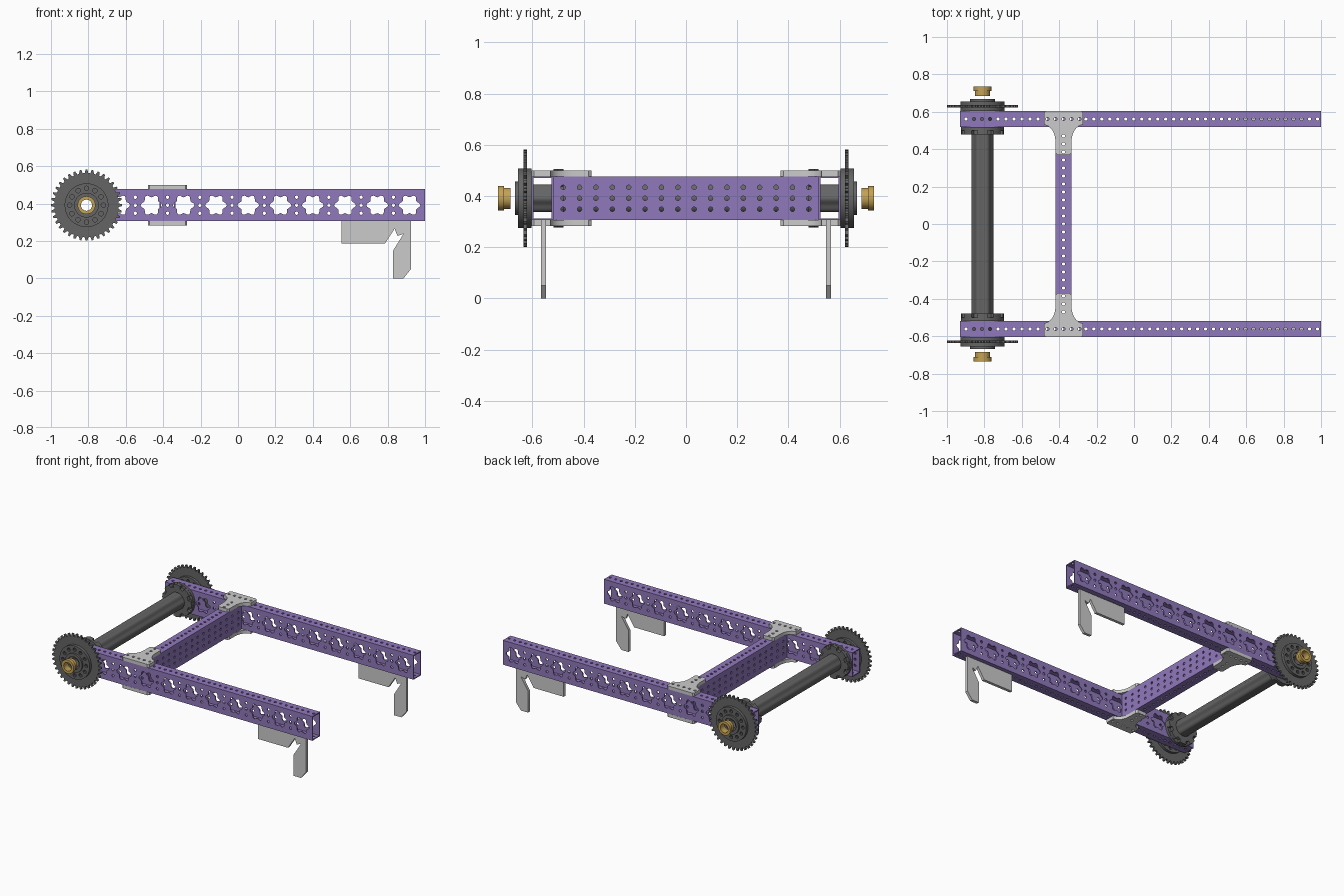
import bpy, bmesh
from math import sin, cos, pi, radians
from mathutils import Matrix

if "Cube" in bpy.data.objects:
    bpy.data.objects.remove(bpy.data.objects["Cube"])

ZC, AX = 0.391, -0.81           # tube mid-height, axle x
W, H, T = 0.085, 0.171, 0.007   # tube width, height, wall
PITCH = 0.0427

# Plate planes: local (u, v, w) -> world
PLANES = {
    "XY": Matrix.Identity(4),
    "XZ": Matrix(((1, 0, 0, 0), (0, 0, -1, 0), (0, 1, 0, 0), (0, 0, 0, 1))),
    "YZ": Matrix(((0, 0, 1, 0), (1, 0, 0, 0), (0, 1, 0, 0), (0, 0, 0, 1))),
}


def material(name, col):
    m = bpy.data.materials.new(name)
    m.diffuse_color = (*col, 1)
    m.use_nodes = True
    m.node_tree.nodes["Principled BSDF"].inputs["Base Color"].default_value = m.diffuse_color
    return m


PURPLE = material("purple", (0.28, 0.19, 0.50))
BRASS = material("brass", (0.55, 0.36, 0.09))
DARK = material("dark_grey", (0.13, 0.13, 0.13))


def ring(u, v, r, n=10, wave=0.0, lobes=6):
    return [(u + (r + wave * cos(lobes * a)) * cos(a), v + (r + wave * cos(lobes * a)) * sin(a))
            for a in (2 * pi * i / n for i in range(n))]


def rect(u0, u1, v0, v1):
    return [(u0, v0), (u1, v0), (u1, v1), (u0, v1)]


def plate(bm, plane, lo, hi, loops):
    """Add a flat plate with holes, spanning lo..hi along the plane normal."""
    cu = bpy.data.curves.new("profile", "CURVE")
    cu.dimensions, cu.fill_mode, cu.extrude = "2D", "BOTH", (hi - lo) / 2
    for loop in loops:
        sp = cu.splines.new("POLY")
        sp.points.add(len(loop) - 1)
        for p, (u, v) in zip(sp.points, loop):
            p.co = (u, v, 0, 1)
        sp.use_cyclic_u = True
    ob = bpy.data.objects.new("profile", cu)
    bpy.context.collection.objects.link(ob)
    dg = bpy.context.evaluated_depsgraph_get()
    me = bpy.data.meshes.new_from_object(ob.evaluated_get(dg))
    mid = (lo + hi) / 2
    off = {"XY": (0, 0, mid), "XZ": (0, mid, 0), "YZ": (mid, 0, 0)}[plane]
    me.transform(Matrix.Translation(off) @ PLANES[plane])
    bm.from_mesh(me)
    bpy.data.objects.remove(ob)
    bpy.data.curves.remove(cu)
    bpy.data.meshes.remove(me)


def part(name, pieces, mat=None, mirror=True):
    """Build an object from plates; mirrored parts get a twin across y = 0."""
    bm = bmesh.new()
    for piece in pieces:
        plate(bm, *piece)
    bmesh.ops.remove_doubles(bm, verts=bm.verts, dist=1e-5)
    bmesh.ops.recalc_face_normals(bm, faces=bm.faces)
    me = bpy.data.meshes.new(name)
    bm.to_mesh(me)
    bm.free()
    me.materials.clear()
    if mat:
        me.materials.append(mat)
    meshes = [(name, me)]
    if mirror:
        twin = me.copy()
        twin.transform(Matrix.Diagonal((1, -1, 1, 1)))
        twin.flip_normals()
        meshes = [(name + "_back", me), (name + "_front", twin)]
    for n, m in meshes:
        ob = bpy.data.objects.new(n, m)
        bpy.context.collection.objects.link(ob)
        bpy.ops.object.select_all(action="DESELECT")
        ob.select_set(True)
        bpy.context.view_layer.objects.active = ob
        bpy.ops.object.shade_smooth_by_angle(angle=radians(35))


ZB, ZT = ZC - H / 2, ZC + H / 2
RY = 0.561                      # rail centre y
CX = -0.377                     # crossbeam centre x

# Side rails: hollow tubes with flower cut-outs in the sides
flowers = [0.917 - 0.1725 * i for i in range(11)]
side = [rect(-0.93, 1, ZB + T, ZT - T)]
for x in flowers:
    side.append(ring(x, ZC, 0.064, 32) if x < -0.75 else ring(x, ZC, 0.05, 36, 0.008))
    side += [ring(x - 0.08625, ZC + k * PITCH, 0.009) for k in (-1, 0, 1)]
cap = [rect(-0.93, 1, RY - W / 2, RY + W / 2)]
cap += [ring(-0.898 + PITCH * i, RY, 0.009) for i in range(45)]
part("side_rail", [
    ("XZ", RY - W / 2, RY - W / 2 + T, side),
    ("XZ", RY + W / 2 - T, RY + W / 2, side),
    ("XY", ZB, ZB + T, cap),
    ("XY", ZT - T, ZT, cap)], PURPLE)

# Crossbeam with three rows of small holes
L = RY - W / 2
face = [rect(-L, L, ZB + T, ZT - T)]
face += [ring(-0.48 + 0.064 * i, ZC + k * PITCH, 0.009) for i in range(16) for k in (-1, 0, 1)]
lid = [rect(CX - W / 2, CX + W / 2, -L, L)]
lid += [ring(CX, PITCH * i, 0.009) for i in range(-11, 12)]
part("crossbeam", [
    ("YZ", CX - W / 2, CX - W / 2 + T, face),
    ("YZ", CX + W / 2 - T, CX + W / 2, face),
    ("XY", ZB, ZB + T, lid),
    ("XY", ZT - T, ZT, lid)], PURPLE, mirror=False)

# T-shaped gussets above and below each joint
half = [(0.095, 0.604), (0.105, 0.594)]
half += [(0.105 - 0.062 * sin(a), 0.44 + 0.09 * cos(a)) for a in (pi / 16 * i for i in range(9))]
half += [(0.043, 0.382), (0.033, 0.37)]
gusset = [[(CX + x, y) for x, y in half] + [(CX - x, y) for x, y in reversed(half)]]
gusset += [ring(CX + PITCH * k, RY, 0.009) for k in (-2, -1, 0, 1, 2)]
gusset += [ring(CX, PITCH * k, 0.009) for k in (9, 10, 11)]
part("top_gusset", [("XY", ZT, ZT + 0.023, gusset)])
part("bottom_gusset", [("XY", ZB - 0.023, ZB, gusset)])

# Hook plates hanging below the rails
hook = [(0.553, ZB), (0.553, 0.185), (0.785, 0.185), (0.837, 0.265), (0.853, 0.227),
        (0.885, 0.238), (0.83, 0.15), (0.83, 0), (0.885, 0), (0.925, 0.05), (0.925, ZB)]
part("hook_plate", [("XZ", 0.547, 0.567, [hook])])

# Hollow splined axle through both rails
bore = ring(AX, ZC, 0.03, 24)
part("axle", [("XZ", -0.655, 0.655, [ring(AX, ZC, 0.055, 48, 0.004), bore])], DARK, mirror=False)

# Sprockets
teeth = []
for i in range(36):
    for f, r in ((-0.32, 0.172), (-0.15, 0.19), (0.15, 0.19), (0.32, 0.172)):
        a = 2 * pi * (i + f) / 36
        teeth.append((AX + r * cos(a), ZC + r * sin(a)))
part("sprocket", [("XZ", 0.622, 0.636, [teeth, ring(AX, ZC, 0.06, 32)])], DARK)


# Hubs on both sides of each rail
def circle_of_holes(n, rad, r):
    return [ring(AX + rad * cos(2 * pi * i / n), ZC + rad * sin(2 * pi * i / n), r) for i in range(n)]


disc = [ring(AX, ZC, 0.117, 48), ring(AX, ZC, 0.059, 32)] + circle_of_holes(12, 0.09, 0.012)
part("outer_hub", [
    ("XZ", 0.604, 0.622, disc),
    ("XZ", 0.636, 0.656, disc),
    ("XZ", 0.656, 0.668, [ring(AX, ZC, 0.066, 32), ring(AX, ZC, 0.045, 32)])], DARK)
lobed = []
for i in range(8):
    for f, r in ((-0.33, 0.092), (-0.3, 0.112), (0, 0.114), (0.3, 0.112), (0.33, 0.092)):
        a = 2 * pi * (i + f) / 8
        lobed.append((AX + r * cos(a), ZC + r * sin(a)))
part("inner_hub", [
    ("XZ", 0.5, 0.518, [ring(AX, ZC, 0.114, 48), ring(AX, ZC, 0.059, 32)]),
    ("XZ", 0.478, 0.5, [lobed, ring(AX, ZC, 0.059, 32)])], DARK)

# Brass end bushings
part("bushing", [
    ("XZ", 0.685, 0.712, [ring(AX, ZC, 0.041, 32), bore]),
    ("XZ", 0.712, 0.734, [ring(AX, ZC, 0.048, 32), bore])], BRASS)
